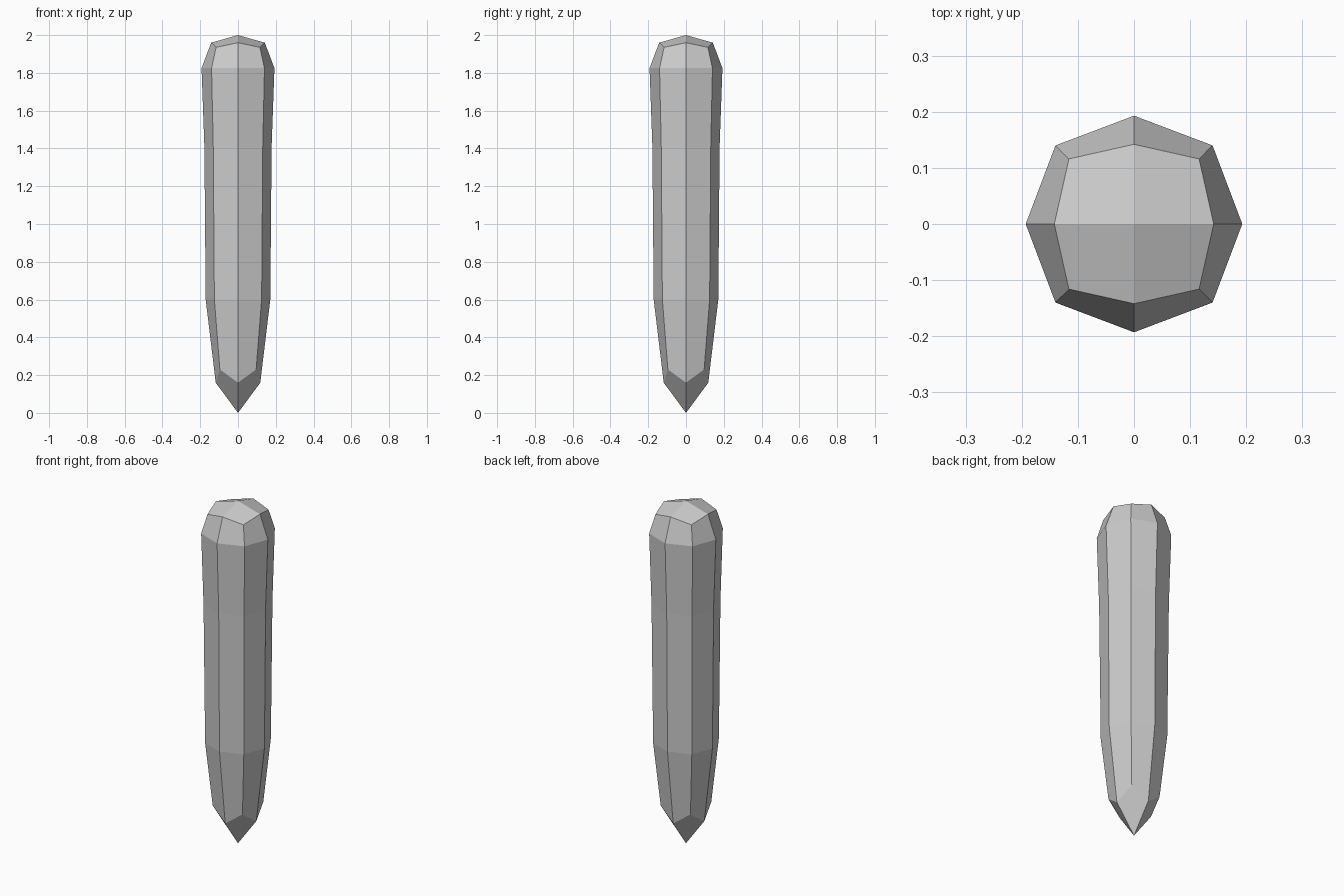
import bpy, bmesh

if "Cube" in bpy.data.objects:
    bpy.data.objects.remove(bpy.data.objects["Cube"])

# Each ring: (side-middle radius, its z, corner x=y, its z), bottom to top
RINGS = [
    (0.118, 0.16, 0.096, 0.23),
    (0.171, 0.60, 0.125, 0.60),
    (0.178, 1.41, 0.131, 1.41),
    (0.193, 1.825, 0.140, 1.825),
    (0.142, 1.96, 0.116, 1.935),
]
DIRS = [(1, 0), (1, 1), (0, 1), (-1, 1), (-1, 0), (-1, -1), (0, -1), (1, -1)]


def add_ring(bm, mid, mid_z, corner, corner_z):
    verts = []
    for i, (x, y) in enumerate(DIRS):
        r, z = (corner, corner_z) if i % 2 else (mid, mid_z)
        verts.append(bm.verts.new((x * r, y * r, z)))
    return verts


def add_cap(bm, ring, z):
    # Four quads meeting at a point
    tip = bm.verts.new((0, 0, z))
    for i in range(0, 8, 2):
        bm.faces.new((tip, ring[i], ring[i + 1], ring[(i + 2) % 8]))


bm = bmesh.new()
rings = [add_ring(bm, *r) for r in RINGS]

# Faceted shaft
for lo, hi in zip(rings, rings[1:]):
    for i in range(8):
        j = (i + 1) % 8
        bm.faces.new((lo[i], lo[j], hi[j], hi[i]))

# Pointed foot and low domed head
add_cap(bm, rings[0], 0.0)
add_cap(bm, rings[-1], 2.0)
bmesh.ops.recalc_face_normals(bm, faces=bm.faces)

mesh = bpy.data.meshes.new("pointed_stake")
bm.to_mesh(mesh)
bm.free()
bpy.context.collection.objects.link(bpy.data.objects.new("pointed_stake", mesh))
